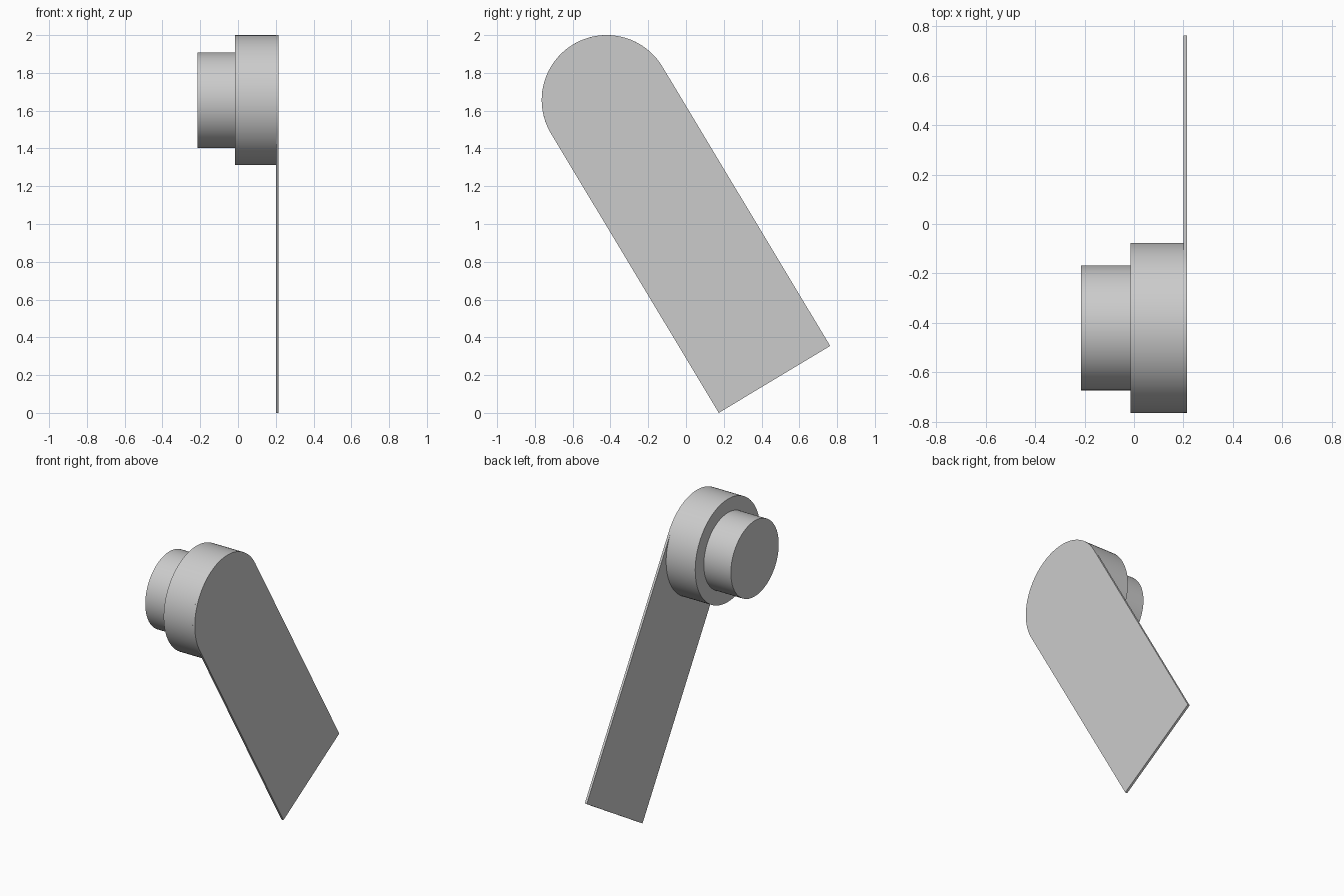
import bpy, bmesh
from math import sin, cos, pi, radians
from mathutils import Vector

cube = bpy.data.objects.get("Cube")
if cube:
    bpy.data.objects.remove(cube, do_unlink=True)

grey = bpy.data.materials.new("light_grey")
grey.use_nodes = True
colour = (0.6, 0.6, 0.6, 1)
grey.diffuse_color = colour
grey.node_tree.nodes["Principled BSDF"].inputs["Base Color"].default_value = colour

CENTRE = Vector((0, -0.42, 1.656))   # shared axis of the round parts
TILT = radians(31)
R = 0.344
LENGTH = 1.725


def extrude_profile(name, points, x0, x1):
    """Extrude a (y, z) outline, given around CENTRE, from x0 to x1."""
    bm = bmesh.new()
    verts = [bm.verts.new(CENTRE + Vector((x0, y, z))) for y, z in points]
    face = bm.faces.new(verts)
    new = bmesh.ops.extrude_face_region(bm, geom=[face])["geom"]
    moved = [v for v in new if isinstance(v, bmesh.types.BMVert)]
    bmesh.ops.translate(bm, verts=moved, vec=(x1 - x0, 0, 0))
    bmesh.ops.recalc_face_normals(bm, faces=bm.faces)
    mesh = bpy.data.meshes.new(name)
    bm.to_mesh(mesh)
    bm.free()
    mesh.materials.append(grey)
    obj = bpy.data.objects.new(name, mesh)
    bpy.context.collection.objects.link(obj)
    bpy.ops.object.select_all(action="DESELECT")
    obj.select_set(True)
    bpy.context.view_layer.objects.active = obj
    bpy.ops.object.shade_smooth_by_angle(angle=radians(30))
    return obj


def arc(radius, start, sweep, steps):
    return [(radius * cos(start + sweep * i / steps),
             radius * sin(start + sweep * i / steps)) for i in range(steps)]


# Round parts, stepped along x
extrude_profile("small_boss", arc(0.253, 0, 2 * pi, 96), -0.215, -0.015)
extrude_profile("large_drum", arc(R, 0, 2 * pi, 96), -0.015, 0.2)

# Thin tilted arm: half-round top, square bottom end
outline = arc(R, TILT, pi, 48) + [(-R * cos(TILT), -R * sin(TILT))]
for side in (-1, 1):
    outline.append((LENGTH * sin(TILT) + side * R * cos(TILT),
                    -LENGTH * cos(TILT) + side * R * sin(TILT)))
extrude_profile("arm_plate", outline, 0.2, 0.215)
